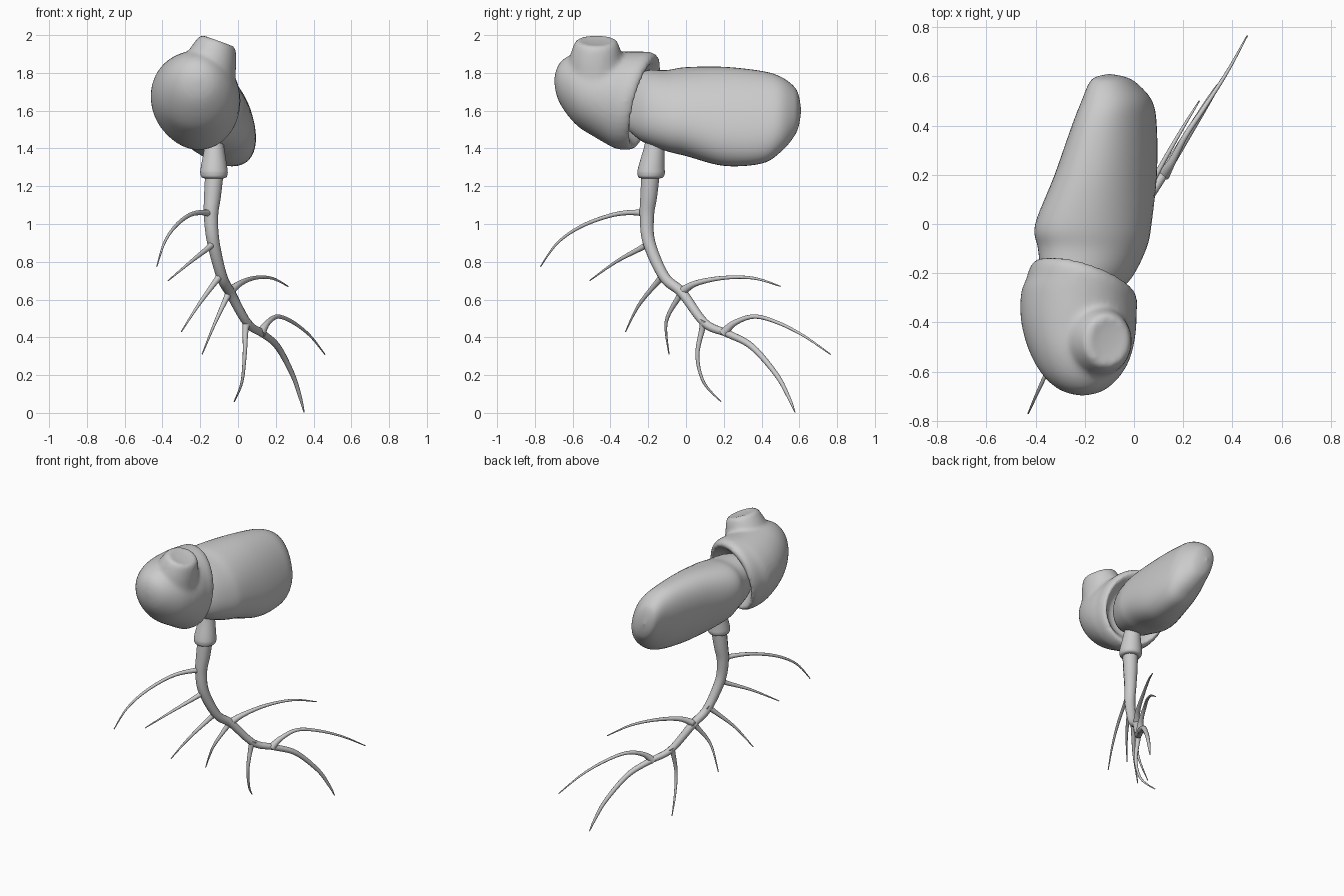
import bpy, bmesh
from math import sin, cos, pi, copysign


def smooth_path(pts, n=6):
    """Catmull-Rom interpolation of equal-length tuples."""
    p = [pts[0]] + list(pts) + [pts[-1]]
    out = []
    for i in range(1, len(p) - 2):
        for k in range(n):
            t = k / n
            out.append([0.5 * (2 * b + (c - a) * t + (2 * a - 5 * b + 4 * c - d) * t * t
                               + (3 * b - a - 3 * c + d) * t ** 3)
                        for a, b, c, d in zip(p[i - 1], p[i], p[i + 1], p[i + 2])])
    return out + [list(pts[-1])]


def loft(name, sections, place, power=1.0, sides=48):
    """Loft rings (s, cu, cv, ru, rv, w); place maps (s, u, v, du, dv, w) to xyz."""
    bm = bmesh.new()
    rings = []
    for s, cu, cv, ru, rv, w in smooth_path(sections):
        ru, rv = max(ru, 0.001), max(rv, 0.001)
        ring = []
        for k in range(sides):
            a = 2 * pi * k / sides
            du = ru * copysign(abs(cos(a)) ** power, cos(a))
            dv = rv * copysign(abs(sin(a)) ** power, sin(a))
            ring.append(bm.verts.new(place(s, cu, cv, du, dv, w)))
        rings.append(ring)
    for r, q in zip(rings, rings[1:]):
        for k in range(sides):
            j = (k + 1) % sides
            bm.faces.new((r[k], r[j], q[j], q[k]))
    bm.faces.new(rings[0])
    bm.faces.new(rings[-1])
    bmesh.ops.recalc_face_normals(bm, faces=bm.faces[:])
    for f in bm.faces:
        f.smooth = True
    me = bpy.data.meshes.new(name)
    bm.to_mesh(me)
    bm.free()
    ob = bpy.data.objects.new(name, me)
    bpy.context.collection.objects.link(ob)
    return ob


def tubes(name, paths, n=6):
    """Tapered tubes through (x, y, z, radius) points."""
    cu = bpy.data.curves.new(name, 'CURVE')
    cu.dimensions = '3D'
    cu.bevel_depth = 1.0
    cu.bevel_resolution = 4
    cu.use_fill_caps = True
    for path in paths:
        pts = smooth_path(path, n)
        sp = cu.splines.new('POLY')
        sp.points.add(len(pts) - 1)
        sp.use_smooth = True
        for q, (x, y, z, r) in zip(sp.points, pts):
            q.co = (x, y, z, 1)
            q.radius = max(r, 0.002)
    ob = bpy.data.objects.new(name, cu)
    bpy.context.collection.objects.link(ob)
    return ob


# Long rear lobe, cross-section leaning to the left at the top
loft("rear_lobe", [
    (-0.30, -0.20, 1.62, 0.10, 0.13, .27), (-0.22, -0.19, 1.62, 0.17, 0.19, .27),
    (-0.10, -0.17, 1.60, 0.21, 0.215, .27), (0.00, -0.165, 1.595, 0.225, 0.235, .27),
    (0.20, -0.115, 1.57, 0.192, 0.262, .27), (0.40, -0.08, 1.565, 0.156, 0.245, .27),
    (0.50, -0.07, 1.58, 0.13, 0.20, .27), (0.57, -0.085, 1.595, 0.09, 0.135, .27),
    (0.597, -0.095, 1.60, 0.055, 0.08, .27), (0.61, -0.10, 1.60, 0, 0, .27)],
    lambda s, u, v, du, dv, w: (u + du - w * dv, s, v + dv), power=0.92)

# Front cap with an oblique, rolled rim
cap = loft("front_cap", [
    (-0.31, -0.20, 1.64, 0, 0, 1), (-0.30, -0.20, 1.64, 0.12, 0.14, 1),
    (-0.25, -0.20, 1.64, 0.17, 0.19, 1), (-0.215, -0.20, 1.64, 0.195, 0.235, 1),
    (-0.245, -0.205, 1.65, 0.218, 0.258, 1), (-0.30, -0.215, 1.655, 0.225, 0.258, 1),
    (-0.35, -0.225, 1.665, 0.235, 0.248, .9), (-0.45, -0.23, 1.69, 0.228, 0.225, .7),
    (-0.55, -0.225, 1.715, 0.197, 0.20, .4), (-0.63, -0.22, 1.74, 0.145, 0.15, .2),
    (-0.68, -0.215, 1.755, 0.08, 0.085, .1), (-0.70, -0.21, 1.76, 0, 0, 0)],
    lambda s, u, v, du, dv, w: (u + du, s + w * (0.25 * dv - 0.3 * du), v + dv))

# Blunt knob on the cap, tilted to the right
knob = loft("knob", [
    (1.68, -0.17, -0.46, 0, 0, .2), (1.70, -0.16, -0.46, 0.13, 0.15, .2),
    (1.85, -0.14, -0.475, 0.128, 0.145, .35), (1.94, -0.115, -0.475, 0.105, 0.122, .35),
    (1.972, -0.105, -0.475, 0.083, 0.10, .35), (1.965, -0.10, -0.475, 0.055, 0.065, .35),
    (1.962, -0.10, -0.475, 0, 0, .35)],
    lambda s, u, v, du, dv, w: (u + du, v + dv, s - w * du))

# Blend cap and knob into one soft body
bpy.ops.object.select_all(action='DESELECT')
cap.select_set(True)
knob.select_set(True)
bpy.context.view_layer.objects.active = cap
bpy.ops.object.join()
rm = cap.modifiers.new("blend", 'REMESH')
rm.mode = 'VOXEL'
rm.voxel_size = 0.013
rm.use_smooth_shade = True
sm = cap.modifiers.new("soften", 'SMOOTH')
sm.factor = 0.5
sm.iterations = 10

# Flared collar under the lobes
loft("stem_collar", [
    (1.50, -0.125, -0.165, 0.045, 0.045, 0), (1.42, -0.125, -0.167, 0.05, 0.052, 0),
    (1.30, -0.127, -0.183, 0.07, 0.07, 0), (1.265, -0.127, -0.185, 0.072, 0.072, 0),
    (1.245, -0.127, -0.186, 0.062, 0.062, 0), (1.24, -0.127, -0.187, 0.03, 0.03, 0)],
    lambda s, u, v, du, dv, w: (u + du, v + dv, s), sides=32)

# Main root
tubes("main_root", [[
    (-0.125, -0.187, 1.27, .05), (-0.135, -0.197, 1.15, .046), (-0.143, -0.207, 1.04, .039),
    (-0.13, -0.195, 0.90, .034), (-0.085, -0.115, 0.72, .029), (-0.04, -0.02, 0.635, .027),
    (0.05, 0.10, 0.475, .023), (0.13, 0.22, 0.42, .02), (0.21, 0.35, 0.35, .017),
    (0.29, 0.48, 0.20, .013), (0.33, 0.545, 0.08, .009), (0.35, 0.577, 0.003, .003)]])

# Fine side roots, each thick at its base and thin at its tip
side_roots = [
    [(-.143, -.205, 1.04), (-.17, -.25, 1.06), (-.25, -.38, 1.05), (-.33, -.55, .99),
     (-.39, -.68, .90), (-.43, -.77, .775)],
    [(-.13, -.19, .91), (-.15, -.225, .88), (-.25, -.37, .80), (-.37, -.51, .70)],
    [(-.085, -.11, .74), (-.115, -.145, .70), (-.21, -.25, .57), (-.30, -.32, .43)],
    [(-.04, -.01, .65), (-.06, -.04, .61), (-.12, -.105, .48), (-.19, -.09, .31)],
    [(.05, .10, .49), (.04, .085, .44), (.035, .06, .30), (.02, .095, .16), (-.02, .185, .06)],
    [(-.05, -.03, .635), (.01, .05, .685), (.09, .20, .715), (.18, .36, .713), (.265, .50, .67)],
    [(.12, .20, .42), (.155, .255, .475), (.21, .36, .51), (.29, .48, .48), (.38, .62, .41),
     (.46, .765, .31)],
]
paths = []
for pts in side_roots:
    last = len(pts) - 1
    radii = [.026, .016] + [.013 - .010 * (i / last) ** 2 for i in range(2, last + 1)]
    paths.append([p + (r,) for p, r in zip(pts, radii)])
tubes("side_roots", paths)
